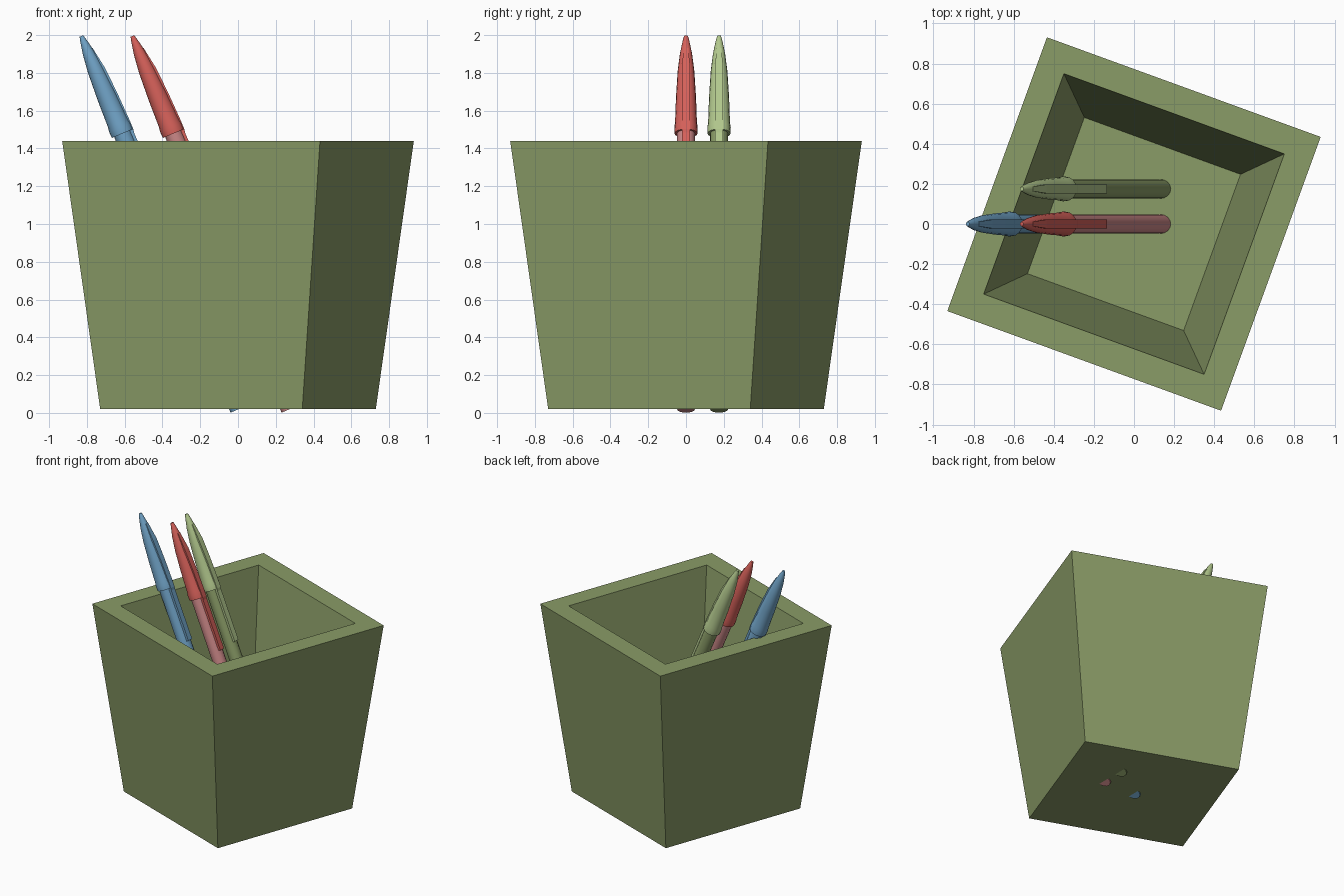
import bpy, bmesh, math

if "Cube" in bpy.data.objects:
    bpy.data.objects.remove(bpy.data.objects["Cube"])


def srgb(r, g, b):
    def f(c):
        c /= 255
        return c / 12.92 if c <= 0.04045 else ((c + 0.055) / 1.055) ** 2.4
    return (f(r), f(g), f(b), 1)


def material(name, r, g, b):
    m = bpy.data.materials.new(name)
    m.diffuse_color = srgb(r, g, b)
    m.use_nodes = True
    m.node_tree.nodes["Principled BSDF"].inputs["Base Color"].default_value = m.diffuse_color
    return m


def build(name, bm, mat, smooth=False):
    bmesh.ops.recalc_face_normals(bm, faces=bm.faces)
    me = bpy.data.meshes.new(name)
    bm.to_mesh(me)
    bm.free()
    ob = bpy.data.objects.new(name, me)
    bpy.context.collection.objects.link(ob)
    me.materials.append(mat)
    if smooth:
        bpy.ops.object.select_all(action='DESELECT')
        bpy.context.view_layer.objects.active = ob
        ob.select_set(True)
        bpy.ops.object.shade_smooth_by_angle(angle=math.radians(35))
    return ob


def lathe(profile, sides, phase=0.0):
    """Closed solid from stacked rings given as (radius, z)."""
    bm = bmesh.new()
    rings = []
    for r, z in profile:
        angles = [phase + 2 * math.pi * i / sides for i in range(sides)]
        rings.append([bm.verts.new((r * math.cos(a), r * math.sin(a), z)) for a in angles])
    for a, b in zip(rings, rings[1:]):
        for i in range(sides):
            j = (i + 1) % sides
            bm.faces.new((a[i], a[j], b[j], b[i]))
    bm.faces.new(rings[0])
    bm.faces.new(rings[-1])
    return bm


olive = material("olive green", 138, 156, 103)
blue = material("blue", 113, 164, 200)
red = material("red", 214, 97, 90)
pink = material("dusty pink", 205, 137, 137)
light_green = material("light green", 178, 200, 141)

# tapered square pot with thick walls and raised inner floor
build("pot", lathe([(0.805, 0.02), (1.027, 1.44), (0.827, 1.44), (0.586, 0.36)],
                   4, math.radians(25)), olive)

LENGTH = 2.144
TILT = math.radians(-22.9)
# cap profile: (distance from the tip, radius)
CAP = [(0, 0.010), (0.02, 0.016), (0.1, 0.032), (0.2, 0.044), (0.35, 0.053),
       (0.5, 0.058), (0.525, 0.062), (0.56, 0.061), (0.56, 0.04)]
# clip: (distance from the tip, outer offset)
CLIP = [(0.08, 0.030), (0.2, 0.049), (0.35, 0.058), (0.5, 0.062), (0.56, 0.062),
        (0.58, 0.058), (0.955, 0.058)]


def clip_mesh():
    bm = bmesh.new()
    rings = []
    for t, r in CLIP:
        w = 0.022 if t > 0.1 else 0.012
        rings.append([bm.verts.new((x, y, LENGTH - t)) for x, y in
                      ((r, -w), (r, w), (r - 0.022, w), (r - 0.022, -w))])
    for a, b in zip(rings, rings[1:]):
        for i in range(4):
            j = (i + 1) % 4
            bm.faces.new((a[i], a[j], b[j], b[i]))
    bm.faces.new(rings[0])
    bm.faces.new(rings[-1])
    return bm


def pen(name, x, y, cap_mat, body_mat):
    parts = [
        build(name + "_body", lathe([(0.048, 0), (0.048, LENGTH - 0.5)], 16), body_mat, True),
        build(name + "_cap", lathe([(r, LENGTH - t) for t, r in CAP], 16), cap_mat, True),
        build(name + "_clip", clip_mesh(), cap_mat),
    ]
    for ob in parts:
        ob.location = (x, y, 0.02)
        ob.rotation_euler = (0, TILT, 0)


# three leaning pens that poke slightly through the pot base
pen("red_pen", 0.275, 0, red, pink)
pen("blue_pen", 0.005, 0, blue, blue)
pen("green_pen", 0.275, 0.175, light_green, olive)
